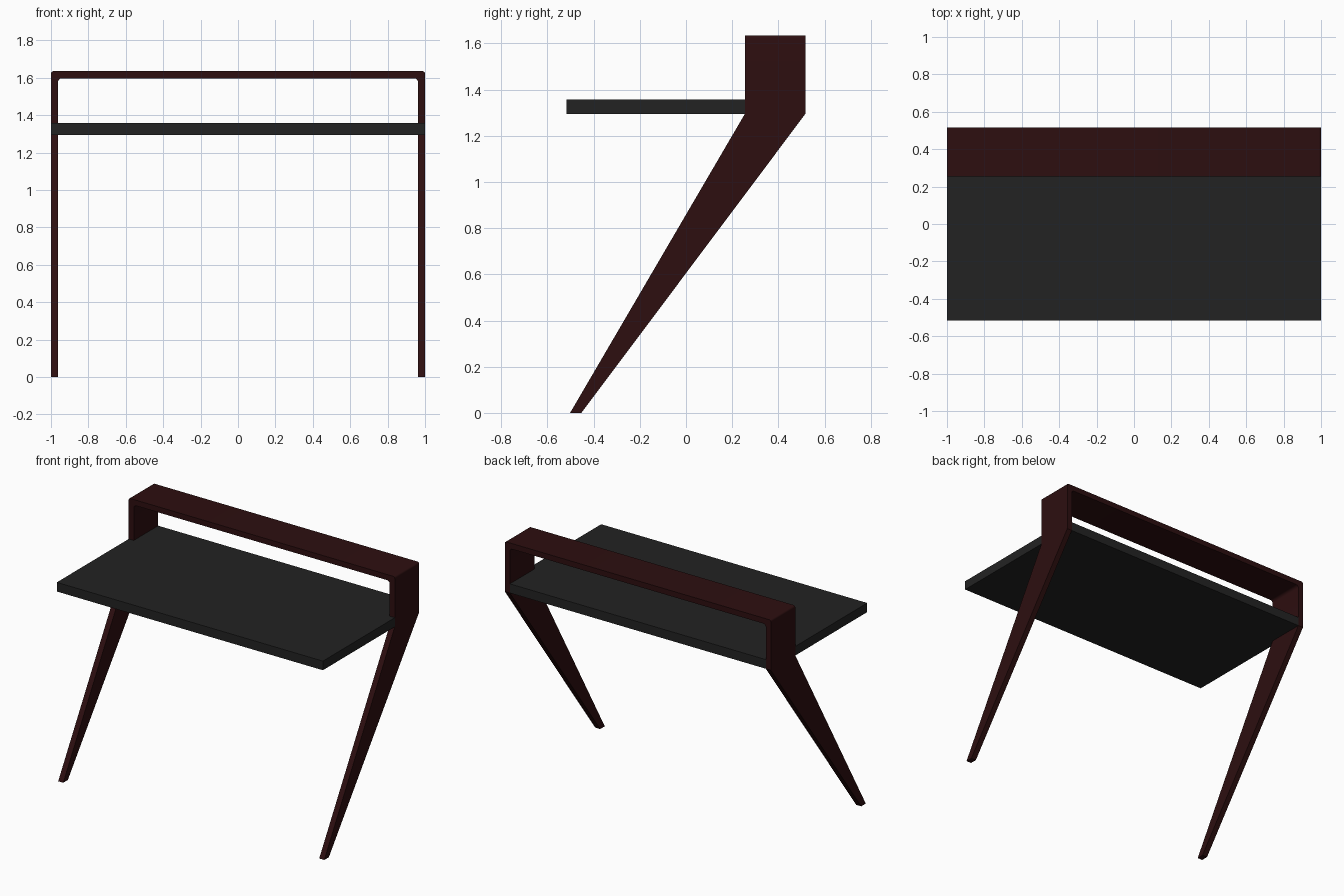
import bpy, bmesh, math

if "Cube" in bpy.data.objects:
    bpy.data.objects.remove(bpy.data.objects["Cube"])

HALF = 1.0          # half width
T = 0.038           # frame thickness
TOP = 1.635         # frame height
Y0, Y1 = 0.255, 0.517
KNEE = 1.295        # height where the legs start to slant


def material(name, rgb):
    m = bpy.data.materials.new(name)
    m.diffuse_color = (*rgb, 1)
    m.use_nodes = True
    m.node_tree.nodes["Principled BSDF"].inputs["Base Color"].default_value = m.diffuse_color
    return m


def make_object(name, bm, mat):
    bmesh.ops.recalc_face_normals(bm, faces=bm.faces)
    me = bpy.data.meshes.new(name)
    bm.to_mesh(me)
    bm.free()
    me.materials.append(mat)
    ob = bpy.data.objects.new(name, me)
    bpy.context.collection.objects.link(ob)
    return ob


wood = material("dark red wood", (0.026, 0.0045, 0.005))
black = material("charcoal", (0.0165, 0.0165, 0.0165))

# Frame: one band swept up the right leg, over the top and down the left leg.
# Each station is (outer xz, inner xz, front y, back y).
half = [((HALF, 0), (HALF - T, 0), -0.502, -0.453),
        ((HALF, KNEE), (HALF - T, KNEE), Y0, Y1)]
R_OUT, R_IN, STEPS = 0.012, 0.02, 5
for i in range(STEPS + 1):
    a = math.pi / 2 * i / STEPS
    c, s = math.cos(a) - 1, math.sin(a) - 1
    half.append(((HALF + R_OUT * c, TOP + R_OUT * s),
                 (HALF - T + R_IN * c, TOP - T + R_IN * s), Y0, Y1))
mirrored = [((-o[0], o[1]), (-n[0], n[1]), f, b) for o, n, f, b in reversed(half)]

bm = bmesh.new()
rings = []
for o, n, f, b in half + mirrored:
    rings.append([bm.verts.new(p) for p in
                  ((o[0], f, o[1]), (o[0], b, o[1]), (n[0], b, n[1]), (n[0], f, n[1]))])
for r, q in zip(rings, rings[1:]):
    for k in range(4):
        j = (k + 1) % 4
        bm.faces.new((r[k], r[j], q[j], q[k]))
bm.faces.new(rings[0])
bm.faces.new(rings[-1])
frame = make_object("frame", bm, wood)

# Desk top: full width in front, narrowed at the back to fit between the legs
inner = HALF - T
outline = [(-HALF, -0.517), (HALF, -0.517), (HALF, Y0), (inner, Y0),
           (inner, Y1), (-inner, Y1), (-inner, Y0), (-HALF, Y0)]
bm = bmesh.new()
face = bm.faces.new([bm.verts.new((x, y, KNEE)) for x, y in outline])
ext = bmesh.ops.extrude_face_region(bm, geom=[face], use_keep_orig=True)
bmesh.ops.translate(bm, vec=(0, 0, 0.062),
                    verts=[v for v in ext["geom"] if isinstance(v, bmesh.types.BMVert)])
desk = make_object("desk_top", bm, black)

# Smooth only the small corner arcs of the frame
bpy.ops.object.select_all(action='DESELECT')
frame.select_set(True)
bpy.context.view_layer.objects.active = frame
bpy.ops.object.shade_smooth_by_angle(angle=math.radians(25))
